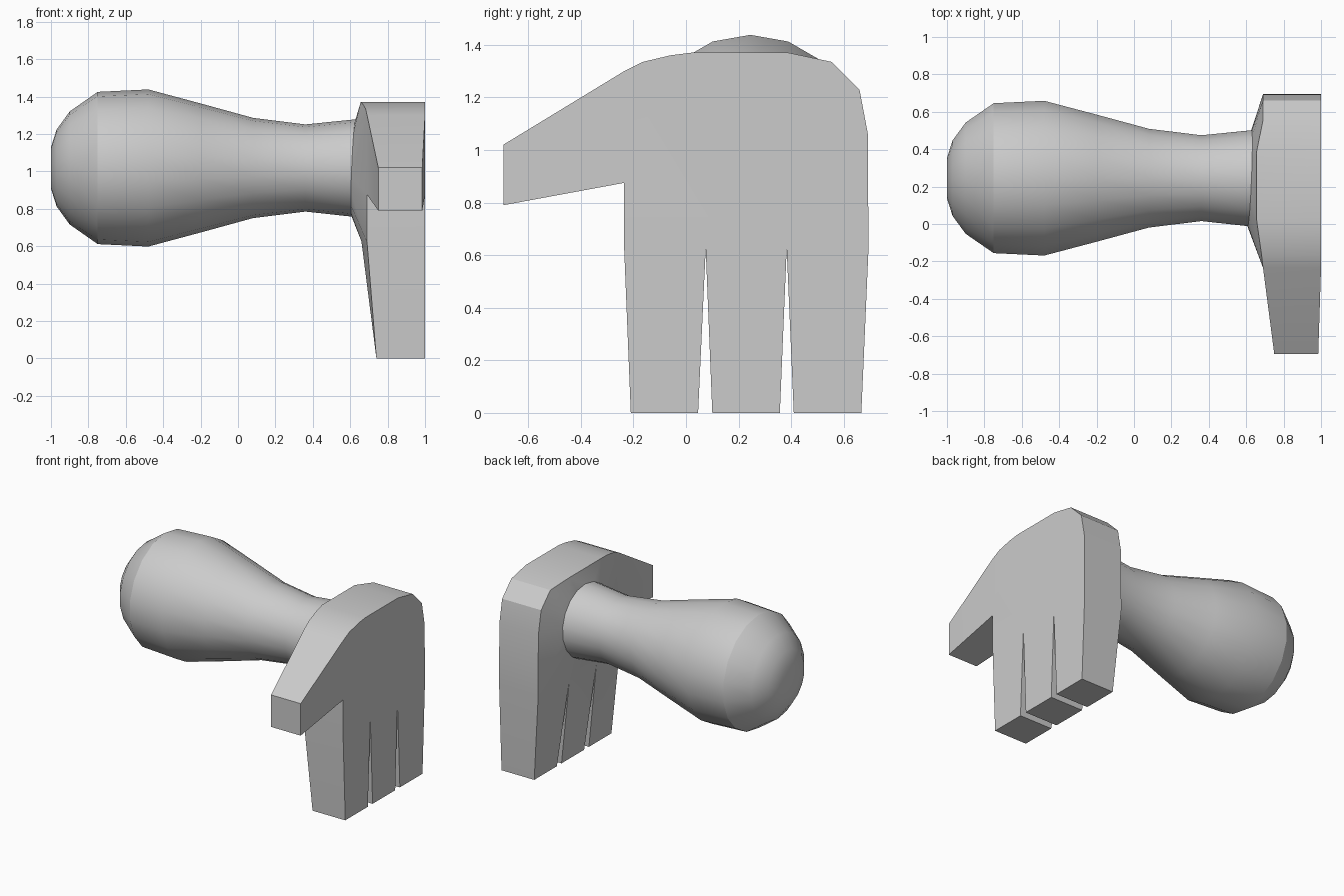
import bpy, bmesh, math

if "Cube" in bpy.data.objects:
    bpy.data.objects.remove(bpy.data.objects["Cube"])

CY, CZ, SIDES = 0.245, 1.018, 18


def ring(x, r, tilt=0.0):
    """Circle of points around the arm axis, optionally tilted."""
    pts = []
    for i in range(SIDES):
        a = math.pi / 2 + 2 * math.pi * i / SIDES
        dy, dz = r * math.cos(a), r * math.sin(a)
        pts.append((x + tilt * (dy + dz), CY + dy, CZ + dz))
    return pts


def finish(bm, name):
    bmesh.ops.recalc_face_normals(bm, faces=bm.faces)
    mesh = bpy.data.meshes.new(name)
    bm.to_mesh(mesh)
    bm.free()
    obj = bpy.data.objects.new(name, mesh)
    bpy.context.collection.objects.link(obj)
    bpy.ops.object.select_all(action='DESELECT')
    obj.select_set(True)
    bpy.context.view_layer.objects.active = obj
    bpy.ops.object.shade_smooth_by_angle(angle=math.radians(30))


# Arm: bulbous revolved profile, last ring tilted to meet the hand
WRIST = ring(0.618, 0.26, 0.04)
profile = [(-1, 0.11), (-0.97, 0.205), (-0.9, 0.302), (-0.75, 0.407), (-0.48, 0.42),
           (-0.2, 0.345), (0.08, 0.268), (0.36, 0.233)]
bm = bmesh.new()
rings = [[bm.verts.new(p) for p in pts] for pts in [ring(x, r) for x, r in profile] + [WRIST]]
for a, b in zip(rings, rings[1:]):
    for i in range(SIDES):
        j = (i + 1) % SIDES
        bm.faces.new((a[i], a[j], b[j], b[i]))
bm.faces.new(rings[0])
finish(bm, "arm")

# Hand outline: (y, z, back x), from the lower thumb tip around
outline = [
    (-0.695, 0.79, 0.75), (-0.695, 1.02, 0.75),                            # thumb tip
    (-0.235, 1.30, 0.69), (-0.165, 1.335, 0.682), (-0.06, 1.36, 0.667),    # knuckle top
    (0.02, 1.37, 0.656), (0.39, 1.37, 0.656), (0.555, 1.335, 0.69),
    (0.66, 1.23, 0.69), (0.692, 1.06, 0.69), (0.694, 0.62, 0.69),
    (0.667, 0, 0.74), (0.41, 0, 0.74), (0.383, 0.625, 0.66),               # fingers and gaps
    (0.357, 0, 0.74), (0.1, 0, 0.74), (0.075, 0.625, 0.66),
    (0.046, 0, 0.74), (-0.21, 0, 0.74), (-0.235, 0.62, 0.69), (-0.235, 0.875, 0.69)]
digits = [(20, 0, 1, 2), (10, 11, 12, 13), (13, 14, 15, 16), (16, 17, 18, 19)]
palm = [2, 3, 4, 5, 6, 7, 8, 9, 10, 13, 16, 19, 20]

bm = bmesh.new()
back = [bm.verts.new((x, y, z)) for y, z, x in outline]
front = [bm.verts.new((0.985 if i < 2 else 1.0, p[0], p[1])) for i, p in enumerate(outline)]
n = len(outline)
for i in range(n):
    j = (i + 1) % n
    bm.faces.new((back[i], back[j], front[j], front[i]))
for side in (back, front):
    for d in digits:
        bm.faces.new([side[i] for i in d])
bm.faces.new([front[i] for i in palm])


# Back of the hand: triangles rising from the palm outline to the wrist ring
def angle(v):
    return math.atan2(v.co.z - CZ, v.co.y - CY) % (2 * math.pi)


outer = sorted([back[i] for i in palm], key=angle)
inner = sorted([bm.verts.new(p) for p in WRIST], key=angle)


def turn(loop, i):
    return angle(loop[i % len(loop)]) + 2 * math.pi * (i // len(loop))


i = j = 0
while i < len(outer) or j < len(inner):
    o, k = outer[i % len(outer)], inner[j % len(inner)]
    if j >= len(inner) or (i < len(outer) and turn(outer, i + 1) < turn(inner, j + 1)):
        i += 1
        bm.faces.new((o, outer[i % len(outer)], k))
    else:
        j += 1
        bm.faces.new((o, inner[j % len(inner)], k))
finish(bm, "hand")
